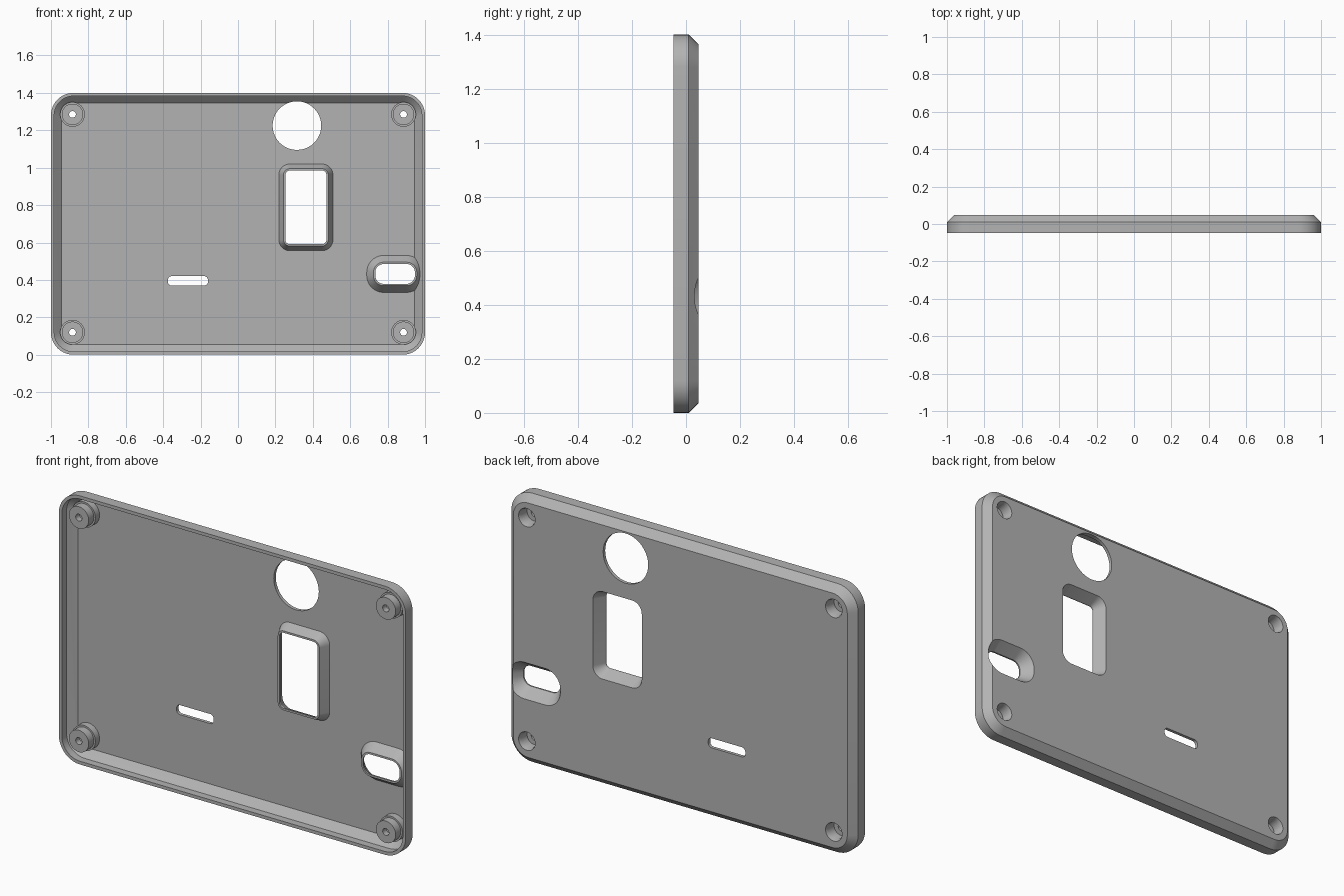
import bpy, bmesh, math

cube = bpy.data.objects.get("Cube")
if cube:
    bpy.data.objects.remove(cube, do_unlink=True)

grey = bpy.data.materials.new("grey plastic")
grey.use_nodes = True
colour = (0.45, 0.45, 0.45, 1)
grey.diffuse_color = colour
grey.node_tree.nodes["Principled BSDF"].inputs["Base Color"].default_value = colour

FRONT, BACK = -0.047, 0.047


def ring(bm, cx, cz, y, hw, hh, r, seg=10):
    """One rounded rectangle, facing y."""
    verts = []
    for k, (sx, sz) in enumerate([(1, 1), (-1, 1), (-1, -1), (1, -1)]):
        for i in range(seg + 1):
            a = math.pi / 2 * (k + i / seg)
            verts.append(bm.verts.new((cx + sx * (hw - r) + r * math.cos(a), y,
                                       cz + sz * (hh - r) + r * math.sin(a))))
    return verts


def loft(name, cx, cz, sections):
    """Solid through sections given as (y, half width, half height, corner radius)."""
    bm = bmesh.new()
    rings = [ring(bm, cx, cz, *s) for s in sections]
    for a, b in zip(rings, rings[1:]):
        for i in range(len(a)):
            j = (i + 1) % len(a)
            bm.faces.new((a[i], a[j], b[j], b[i]))
    bm.faces.new(rings[0])
    bm.faces.new(rings[-1])
    bmesh.ops.remove_doubles(bm, verts=bm.verts, dist=1e-5)
    bmesh.ops.recalc_face_normals(bm, faces=bm.faces)
    mesh = bpy.data.meshes.new(name)
    bm.to_mesh(mesh)
    bm.free()
    mesh.materials.append(grey)
    obj = bpy.data.objects.new(name, mesh)
    bpy.context.collection.objects.link(obj)
    return obj


def turned(name, cx, cz, steps):
    """Round solid through steps given as (y, radius)."""
    return loft(name, cx, cz, [(y, r, r, r) for y, r in steps])


def subtract(target, cutters):
    for cutter in cutters:
        cutter.hide_render = True
        mod = target.modifiers.new("cut", 'BOOLEAN')
        mod.operation = 'DIFFERENCE'
        mod.solver = 'EXACT'
        mod.object = cutter
    graph = bpy.context.evaluated_depsgraph_get()
    graph.update()
    mesh = bpy.data.meshes.new_from_object(target.evaluated_get(graph))
    target.modifiers.clear()
    target.data = mesh
    for cutter in cutters:
        bpy.data.objects.remove(cutter, do_unlink=True)


# Tray body with chamfered back edge, and the cavity inside it
panel = loft("cover_panel", 0, 0.7, [(FRONT, 1, 0.7, 0.12), (0.01, 1, 0.7, 0.12),
                                     (BACK, 0.963, 0.663, 0.085)])
cavity = loft("cavity", 0, 0.7, [(-0.1, 0.983, 0.683, 0.103), (-0.008, 0.983, 0.683, 0.103),
                                 (0.03, 0.945, 0.645, 0.07)])

keep, cuts = [], []

# Screw bosses with recessed heads
for x in (-0.885, 0.885):
    for z in (0.12, 1.285):
        keep.append(turned("boss", x, z, [(FRONT, 0.057), (-0.005, 0.057),
                                          (-0.005, 0.066), (0.04, 0.066)]))
        cuts.append(turned("screw_recess", x, z, [(-0.015, 0.042), (0.03, 0.042), (0.06, 0.052)]))
        cuts.append(turned("screw_hole", x, z, [(-0.1, 0.018), (0, 0.018)]))

# Funnel-shaped surrounds: window and port
RIM = -0.02
for name, cx, cz, hw, hh, r, outer in [("window", 0.363, 0.788, 0.11, 0.197, 0.025, 0.04),
                                       ("port", 0.84, 0.432, 0.106, 0.053, 0.045, 0.053)]:
    lip = 0.01
    keep.append(loft(name + "_surround", cx, cz, [
        (RIM, hw + lip, hh + lip, r + lip),
        (0.04, hw + outer, hh + outer, r + outer)]))
    cuts.append(loft(name + "_opening", cx, cz, [
        (-0.1, hw, hh, r), (RIM + 0.008, hw, hh, r),
        (0.055, hw + outer - 0.005, hh + outer - 0.005, r + outer - 0.005)]))

# Plain through cuts: round hole and narrow slot
cuts.append(turned("round_hole", 0.315, 1.225, [(-0.1, 0.13), (0.1, 0.13)]))
cuts.append(loft("slot", -0.268, 0.395, [(-0.1, 0.107, 0.025, 0.02), (0.1, 0.107, 0.025, 0.02)]))

subtract(cavity, keep)
subtract(panel, [cavity])
subtract(panel, cuts)

bpy.ops.object.select_all(action='DESELECT')
panel.select_set(True)
bpy.context.view_layer.objects.active = panel
bpy.ops.object.shade_smooth_by_angle(angle=math.radians(25))
